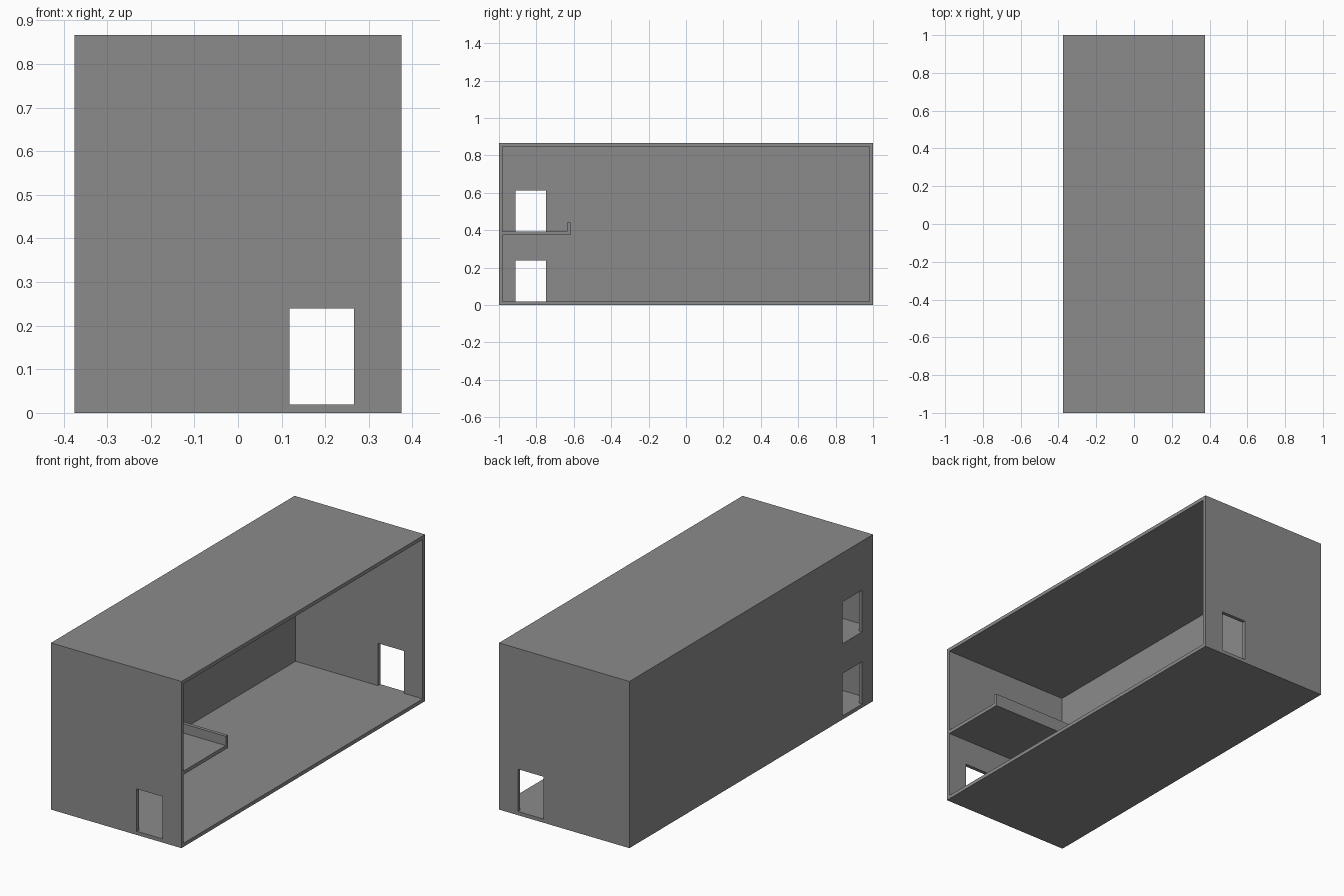
import bpy, bmesh

if "Cube" in bpy.data.objects:
    bpy.data.objects.remove(bpy.data.objects["Cube"])

W, L, H, T = 0.375, 1.0, 0.866, 0.019   # half width, half length, height, wall thickness
DECK = 0.394                            # top of the upper floor

grey = bpy.data.materials.new("dark_grey")
grey.diffuse_color = (0.26, 0.26, 0.26, 1)
grey.use_nodes = True
grey.node_tree.nodes["Principled BSDF"].inputs["Base Color"].default_value = grey.diffuse_color


def add_object(name, bm):
    me = bpy.data.meshes.new(name)
    bm.to_mesh(me)
    bm.free()
    me.materials.append(grey)
    ob = bpy.data.objects.new(name, me)
    bpy.context.collection.objects.link(ob)
    return ob


def box(name, x, y, z):
    bm = bmesh.new()
    bmesh.ops.create_cube(bm, size=1)
    for v in bm.verts:
        v.co = [lo + (c + 0.5) * (hi - lo) for c, (lo, hi) in zip(v.co, (x, y, z))]
    return add_object(name, bm)


def cut(target, cutter):
    mod = target.modifiers.new(cutter.name, 'BOOLEAN')
    mod.operation = 'DIFFERENCE'
    mod.solver = 'EXACT'
    mod.object = cutter
    bpy.context.view_layer.objects.active = target
    bpy.ops.object.modifier_apply(modifier=mod.name)
    bpy.data.objects.remove(cutter)


# Building shell, hollow and open on the right side
shell = box("building_shell", (-W, W), (-L, L), (0, H))
cut(shell, box("room_cutter", (-W + T, W + 0.1), (-L + T, L - T), (T, H - T)))

# Doorways through the front and back walls
cut(shell, box("end_door_cutter", (0.118, 0.266), (-L - 0.1, L + 0.1), (T, 0.239)))

# Side doorways, one on each floor
for z in ((T, 0.239), (DECK, 0.611)):
    cut(shell, box("side_door_cutter", (-W - 0.1, -W + 0.1), (-0.911, -0.748), z))

# Mezzanine with a raised parapet, extruded L profile
profile = [(-L + T, DECK - T), (-0.618, DECK - T), (-0.618, 0.442),
           (-0.636, 0.442), (-0.636, DECK), (-L + T, DECK)]
bm = bmesh.new()
face = bm.faces.new([bm.verts.new((-W + T, y, z)) for y, z in profile])
ext = bmesh.ops.extrude_face_region(bm, geom=[face])
bmesh.ops.translate(bm, vec=(2 * W - T, 0, 0),
                    verts=[g for g in ext["geom"] if isinstance(g, bmesh.types.BMVert)])
bmesh.ops.recalc_face_normals(bm, faces=bm.faces)
add_object("mezzanine_floor", bm)
